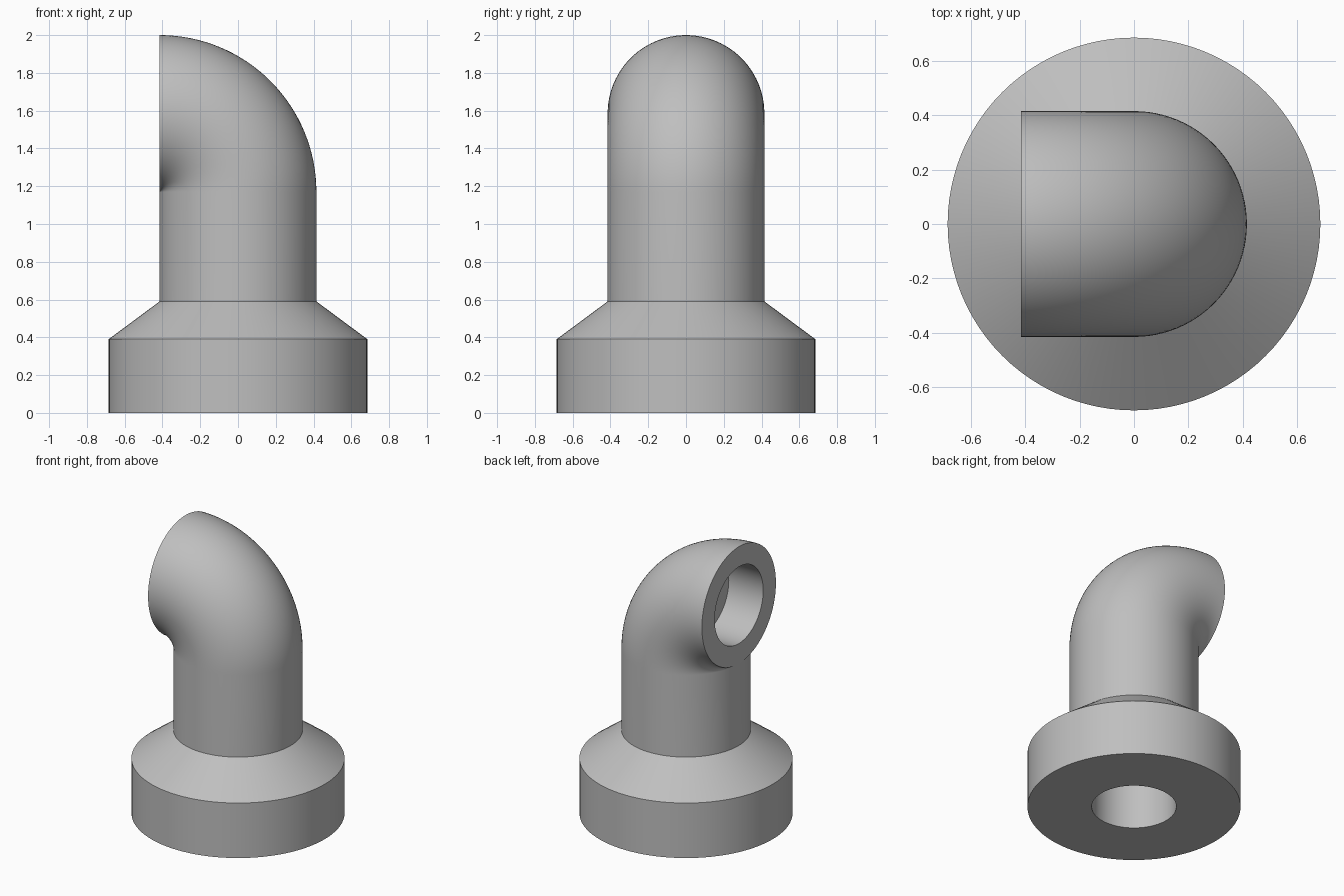
import bpy, bmesh
from math import sin, cos, pi, radians
from mathutils import Vector

cube = bpy.data.objects.get("Cube")
if cube:
    bpy.data.objects.remove(cube, do_unlink=True)

SIDES = 96
BEND_STEPS = 32
TUBE = 0.415        # outer tube radius, also the bend radius
BORE = 0.272        # hole radius
BASE = 0.685        # base collar radius
BEND_Z = 1.17       # height where the bend starts
MOUTH_Z = BEND_Z + TUBE

grey = bpy.data.materials.new("plain_grey")
grey.use_nodes = True
colour = (0.52, 0.52, 0.52, 1)
grey.diffuse_color = colour
grey.node_tree.nodes["Principled BSDF"].inputs["Base Color"].default_value = colour

bm = bmesh.new()


def ring(x, z, radius, tilt=0.0):
    """Circle of vertices whose plane is tilted about the y axis."""
    side = Vector((cos(tilt), 0, sin(tilt)))
    verts = []
    for i in range(SIDES):
        a = 2 * pi * i / SIDES
        p = Vector((x, 0, z)) + side * radius * cos(a)
        p.y = radius * sin(a)
        verts.append(bm.verts.new(p))
    return verts


# bottom socket, base collar, cone and straight tube
rings = [ring(0, z, r) for z, r in
         ((0.59, BORE), (0, BORE), (0, BASE), (0.39, BASE), (0.59, TUBE))]

# quarter bend towards the side mouth
for s in range(BEND_STEPS + 1):
    a = pi / 2 * s / BEND_STEPS
    rings.append(ring(TUBE * (cos(a) - 1), BEND_Z + TUBE * sin(a), TUBE, a))

# mouth rim and its socket
rings.append(ring(-TUBE, MOUTH_Z, BORE, pi / 2))
rings.append(ring(-TUBE + 0.27, MOUTH_Z, BORE, pi / 2))

# skin the rings and close the socket ends
for lower, upper in zip(rings, rings[1:]):
    for i in range(SIDES):
        j = (i + 1) % SIDES
        bm.faces.new((lower[i], lower[j], upper[j], upper[i]))
bm.faces.new(list(reversed(rings[0])))
bm.faces.new(rings[-1])
bmesh.ops.remove_doubles(bm, verts=bm.verts[:], dist=0.0001)
bmesh.ops.recalc_face_normals(bm, faces=bm.faces[:])

mesh = bpy.data.meshes.new("pipe_elbow")
bm.to_mesh(mesh)
bm.free()
mesh.materials.append(grey)
elbow = bpy.data.objects.new("pipe_elbow", mesh)
bpy.context.collection.objects.link(elbow)

bpy.ops.object.select_all(action='DESELECT')
bpy.context.view_layer.objects.active = elbow
elbow.select_set(True)
bpy.ops.object.shade_smooth_by_angle(angle=radians(30))
